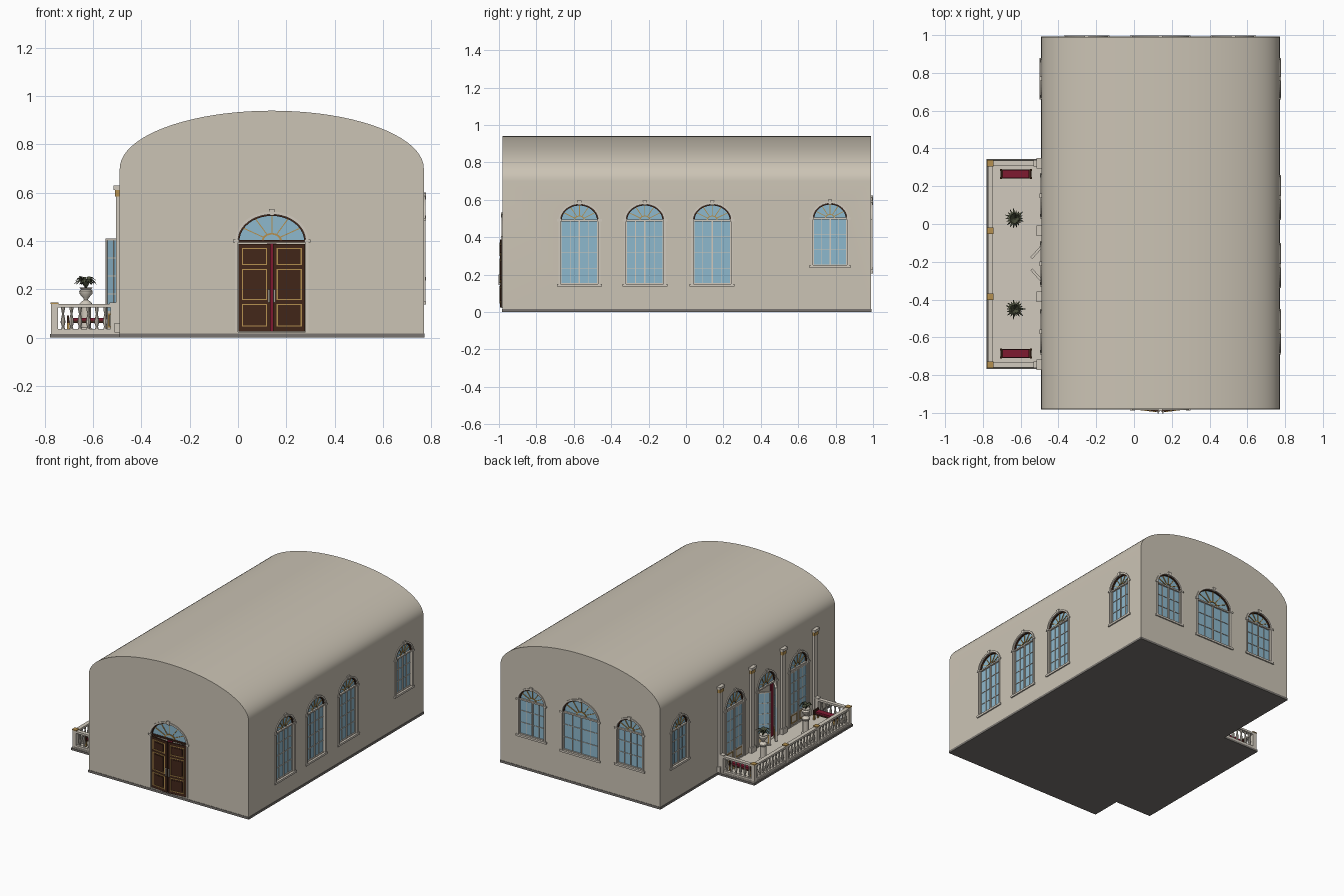
import bpy, bmesh, random
from math import sin, cos, pi, radians
from mathutils import Matrix, Vector

cube = bpy.data.objects.get("Cube")
if cube:
    bpy.data.objects.remove(cube, do_unlink=True)
random.seed(4)


def material(name, r, g, b):
    m = bpy.data.materials.new(name)
    m.use_nodes = True
    m.diffuse_color = (r, g, b, 1)
    m.node_tree.nodes["Principled BSDF"].inputs["Base Color"].default_value = (r, g, b, 1)
    return m


STONE = material("warm stone", .60, .55, .46)
TRIM = material("pale trim", .64, .59, .51)
GLASS = material("blue glass", .27, .48, .61)
WOOD = material("dark wood", .055, .02, .01)
GOLD = material("gold", .46, .28, .08)
RED = material("deep red", .21, .01, .03)
LEAF = material("dull green", .07, .08, .045)
BASE = material("grey base", .19, .175, .16)


class Part:
    """Collects simple solids into one named object."""
    def __init__(self, name):
        self.name, self.bm, self.m, self.mats = name, bmesh.new(), Matrix(), []

    def add(self, verts, faces, mat):
        if mat not in self.mats:
            self.mats.append(mat)
        vs = [self.bm.verts.new(self.m @ Vector(v)) for v in verts]
        for f in faces:
            self.bm.faces.new([vs[i] for i in f]).material_index = self.mats.index(mat)

    def prism(self, pts, y0, y1, mat):
        n = len(pts)
        verts = [(x, y, z) for y in (y0, y1) for x, z in pts]
        sides = [(i, (i + 1) % n, n + (i + 1) % n, n + i) for i in range(n)]
        self.add(verts, [tuple(range(n)), tuple(range(2 * n - 1, n - 1, -1))] + sides, mat)

    def box(self, x0, x1, y0, y1, z0, z1, mat):
        self.prism([(x0, z0), (x1, z0), (x1, z1), (x0, z1)], y0, y1, mat)

    def bar(self, a, b, width, y0, y1, mat):
        a, b = Vector(a), Vector(b)
        d = (b - a).normalized() * width / 2
        s = Vector((-d.y, d.x))
        self.prism([a - s, b - s, b + s, a + s], y0, y1, mat)

    def band(self, outer, inner, y0, y1, mat, closed=False):
        n = len(outer)
        rows = [(o, i) for o, i in zip(outer, inner)]
        verts = [v for o, i in rows for v in
                 ((o[0], y0, o[1]), (i[0], y0, i[1]), (i[0], y1, i[1]), (o[0], y1, o[1]))]
        faces = [(4 * r + k, 4 * r + (k + 1) % 4, 4 * q + (k + 1) % 4, 4 * q + k)
                 for r in range(n if closed else n - 1) for q in [(r + 1) % n] for k in range(4)]
        if not closed:
            faces += [(0, 1, 2, 3), tuple(4 * n - 4 + k for k in range(4))]
        self.add(verts, faces, mat)

    def frame(self, x0, x1, z0, z1, t, y0, y1, mat):
        def rect(d):
            return [(x0 + d, z0 + d), (x1 - d, z0 + d), (x1 - d, z1 - d), (x0 + d, z1 - d)]
        self.band(rect(0), rect(t), y0, y1, mat, True)

    def lathe(self, profile, x, y, mat, n=10):
        verts = [(x + r * cos(2 * pi * k / n), y + r * sin(2 * pi * k / n), z)
                 for r, z in profile for k in range(n)]
        faces = [(i * n + k, i * n + (k + 1) % n, (i + 1) * n + (k + 1) % n, (i + 1) * n + k)
                 for i in range(len(profile) - 1) for k in range(n)]
        last = (len(profile) - 1) * n
        self.add(verts, faces + [tuple(range(n)), tuple(range(last, last + n))], mat)

    def done(self, matrix=Matrix(), smooth=False):
        bmesh.ops.recalc_face_normals(self.bm, faces=self.bm.faces)
        mesh = bpy.data.meshes.new(self.name)
        self.bm.to_mesh(mesh)
        self.bm.free()
        for m in self.mats:
            mesh.materials.append(m)
        ob = bpy.data.objects.new(self.name, mesh)
        bpy.context.collection.objects.link(ob)
        ob.matrix_world = matrix
        return shade(ob) if smooth else ob


def shade(ob):
    bpy.ops.object.select_all(action='DESELECT')
    ob.select_set(True)
    bpy.context.view_layer.objects.active = ob
    bpy.ops.object.shade_smooth_by_angle(angle=radians(35))
    return ob


def arc(w, z, rise, cx=0, n=20):
    return [(cx + w * cos(pi * i / n), z + rise * sin(pi * i / n)) for i in range(n + 1)]


def arch(w, z0, zs, rise):
    return [(w, z0)] + arc(w, zs, rise) + [(-w, z0)]


# Each opening is drawn facing -y, then turned onto its wall
X0, X1, Y0, Y1, MID = -.49, .77, -.98, .99, .14
ON = {"front": lambda c: Matrix.Translation((c, Y0, 0)),
      "right": lambda c: Matrix.Translation((X1, c, 0)) @ Matrix.Rotation(pi / 2, 4, 'Z'),
      "back": lambda c: Matrix.Translation((c, Y1, 0)) @ Matrix.Rotation(pi, 4, 'Z'),
      "left": lambda c: Matrix.Translation((X0, c, 0)) @ Matrix.Rotation(-pi / 2, 4, 'Z')}
TALL, SHORT, WIDE = (.1, .15, .49, .085), (.09, .25, .5, .08), (.14, .22, .49, .11)
BACK, GLAZED, ENTRY = (.1, .24, .49, .085), (.1, .025, .42, .1), (.14, .022, .4, .11)
openings = [("right", y, TALL) for y in (-.57, -.22, .14)]
openings += [("right", .77, SHORT), ("left", .77, SHORT), ("back", MID, WIDE)]
openings += [("back", x, BACK) for x in (-.25, .525)]
openings += [("left", y, GLAZED) for y in (.15, -.21, -.57)] + [("front", MID, ENTRY)]

# Hall with vaulted roof and shallow niches
hall = Part("hall")
hall.prism([(X1, .005)] + arc((X1 - X0) / 2, .7, .24, MID, 40) + [(X0, .005)], Y0, Y1, STONE)
hall = hall.done()
cutter = Part("niche_cutter")
for side, c, dims in openings:
    cutter.m = ON[side](c)
    cutter.prism(arch(*dims), -.03, .022, STONE)
cutter = cutter.done()
cutter.hide_render = True
cut = hall.modifiers.new("niches", 'BOOLEAN')
cut.operation, cut.solver, cut.object = 'DIFFERENCE', 'EXACT', cutter
bpy.context.view_layer.objects.active = hall
bpy.ops.object.modifier_apply(modifier=cut.name)
bpy.data.objects.remove(cutter, do_unlink=True)
shade(hall)
plinth = Part("plinth")
plinth.box(X0 - .003, X1 + .003, Y0 - .003, Y1 + .003, 0, .016, BASE)
plinth.done()


def glazed_leaf(p, length):
    p.box(0, length, -.003, .003, .1, .405, GLASS)
    p.box(0, length, -.004, .004, .03, .11, TRIM)
    p.frame(0, length, .028, .41, .008, -.007, .007, TRIM)
    p.frame(.014, length - .014, .042, .1, .006, -.007, .007, GOLD)
    p.box(length / 2 - .002, length / 2 + .002, -.005, .005, .11, .405, TRIM)
    for z in (.18, .255, .33):
        p.box(0, length, -.005, .005, z - .002, z + .002, TRIM)


def panel_leaf(p, length):
    p.box(0, length, -.005, .005, .025, .388, WOOD)
    for z0, z1 in ((.045, .14), (.155, .285), (.3, .372)):
        p.frame(.014, length - .014, z0, z1, .005, -.009, -.004, GOLD)
        p.box(.03, length - .03, -.008, -.004, z0 + .015, z1 - .015, WOOD)
    p.box(length - .009, length - .002, -.014, -.004, .145, .2, TRIM)


def opening(side, c, dims):
    w, z0, zs, rise = dims
    door = dims in (GLAZED, ENTRY)
    p = Part(side + ("_door" if door else "_window"))
    p.prism(arc(w, zs, rise), .014, .025, GLASS)
    # Casing, keystone, imposts and sill
    p.band(arch(w + .012, z0, zs, rise + .012), arch(w, z0, zs, rise), -.006, .004, TRIM)
    p.prism([(-.008, zs + rise - .004), (.008, zs + rise - .004),
             (.012, zs + rise + .022), (-.012, zs + rise + .022)], -.009, .004, TRIM)
    for s in (-1, 1):
        p.box(s * (w + .008) - .012, s * (w + .008) + .012, -.008, .004, zs - .006, zs + .006, TRIM)
    if not door:
        p.box(-w - .02, w + .02, -.009, .02, z0 - .014, z0, TRIM)
    # Fanlight
    p.band(arc(w, zs, rise), arc(w - .006, zs, rise - .006), .004, .02, WOOD)
    p.band(arc(w * .3, zs, rise * .3), arc(w * .24, zs, rise * .24), .008, .02, GOLD)
    for k in range(1, 6):
        d = Vector((w * cos(pi * k / 6), rise * sin(pi * k / 6)))
        o = Vector((0, zs))
        p.bar(o + d * .28, o + d * .97, .004, .009, .02, GOLD)
    p.box(-w, w, .002, .02, zs - .006, zs + .004, WOOD if dims == ENTRY else TRIM)
    if not door:
        # Sashes
        p.box(-w, w, .014, .025, z0, zs, GLASS)
        p.frame(-w, w, z0, zs, .005, .006, .02, TRIM)
        p.box(-.004, .004, .006, .02, z0, zs, TRIM)
        for s in (-1, 1):
            p.box(s * w / 2 - .0015, s * w / 2 + .0015, .01, .02, z0, zs, TRIM)
        rows = 4 if dims == TALL else 3
        for k in range(1, rows):
            z = z0 + (zs - z0) * k / rows
            p.box(-w, w, .01, .02, z - .0015, z + .0015, TRIM)
    else:
        # Paired leaves, ajar at the entry and at the middle balcony door
        ajar = 42 if c == -.21 else 7 if dims == ENTRY else 0
        if dims == ENTRY:
            p.box(-.02, .02, .012, .02, .025, .39, RED)
        if ajar == 42:
            for s in (-1, 1):
                p.box(s * .08 - .015, s * .08 + .015, .012, .02, .03, .41, RED)
        for s in (-1, 1):
            p.m = (Matrix.Diagonal((s, 1, 1, 1)) @ Matrix.Translation((-w + .003, .007, 0))
                   @ Matrix.Rotation(-radians(ajar), 4, 'Z'))
            if dims == ENTRY:
                panel_leaf(p, .133)
            else:
                glazed_leaf(p, .09 if ajar else .096)
    p.done(ON[side](c))


for o in openings:
    opening(*o)

# Balcony slab, pilasters and balustrade
slab = Part("balcony_slab")
slab.box(-.78, X0, -.768, .343, 0, .014, BASE)
slab.box(-.775, X0, -.763, .338, .014, .022, TRIM)
slab.done()
BAYS = (-.745, -.385, -.035, .322)
for y in BAYS:
    p = Part("pilaster")
    for hw, out, z0, z1, m in ((.026, .022, .02, .06, TRIM), (.018, .015, .06, .59, TRIM),
                               (.022, .019, .585, .612, GOLD), (.028, .025, .612, .63, TRIM)):
        p.box(X0 - out, X0 + .005, y - hw, y + hw, z0, z1, m)
    p.done()

rail = Part("balustrade_rails")
for z0, z1, h in ((.022, .036, .012), (.124, .138, .014)):
    rail.box(-.76 - h, -.76 + h, BAYS[0], BAYS[-1], z0, z1, TRIM)
    for y in (BAYS[0], BAYS[-1]):
        rail.box(-.76, X0 - .01, y - h, y + h, z0, z1, TRIM)
rail.done()
posts = Part("balustrade_posts")
for x, y in [(-.76, y) for y in BAYS] + [(-.515, BAYS[0]), (-.515, BAYS[-1])]:
    posts.box(x - .014, x + .014, y - .014, y + .014, .022, .14, TRIM)
    posts.box(x - .017, x + .017, y - .017, y + .017, .14, .146, GOLD if x < -.7 else TRIM)
posts.done()
SPINDLE = [(.008, .036), (.005, .045), (.01, .062), (.009, .074), (.004, .098), (.007, .112), (.008, .124)]
spindles = Part("balusters")
for a, b in zip(BAYS, BAYS[1:]):
    for k in range(1, 10):
        spindles.lathe(SPINDLE, -.76, a + (b - a) * k / 10, TRIM, 8)
for y in (BAYS[0], BAYS[-1]):
    for k in range(1, 7):
        spindles.lathe(SPINDLE, -.76 + .245 * k / 7, y, TRIM, 8)
spindles.done(smooth=True)

# Urns with spiky plants
URN = [(.026, .14), (.02, .148), (.008, .156), (.012, .165), (.026, .18), (.028, .192), (.02, .2), (.028, .207)]
for y in (.03, -.45):
    p = Part("urn")
    p.lathe([(.028, .022), (.028, .035), (.02, .042), (.02, .125), (.027, .132), (.027, .14)], -.63, y, TRIM, 12)
    p.lathe(URN, -.63, y, TRIM, 14)
    p.done(smooth=True)
    p = Part("urn_plant")
    for k in range(18):
        p.m = Matrix.Translation((-.63, y, .205)) @ Matrix.Rotation(k * 2 * pi / 18, 4, 'Z')
        reach, lift = random.uniform(.038, .056), random.uniform(.03, .05)
        spine = [(0, 0, .004), (reach * .5, lift, .007), (reach, lift * random.uniform(.3, .8), .001)]
        p.add([(r, s * w, h) for r, h, w in spine for s in (-1, 1)], [(0, 1, 3, 2), (2, 3, 5, 4)], LEAF)
    p.done()

# Benches with red cushions
for y in (.265, -.685):
    p = Part("bench")
    p.box(-.7, -.55, y - .024, y + .024, .06, .07, WOOD)
    p.box(-.695, -.555, y - .021, y + .021, .07, .082, RED)
    for x in (-.704, -.546):
        p.box(x - .004, x + .004, y - .026, y + .026, .06, .092, WOOD)
        for s in (-1, 1):
            p.box(x - .005, x + .005, y + s * .021 - .005, y + s * .021 + .005, .022, .06, GOLD)
    p.done()
